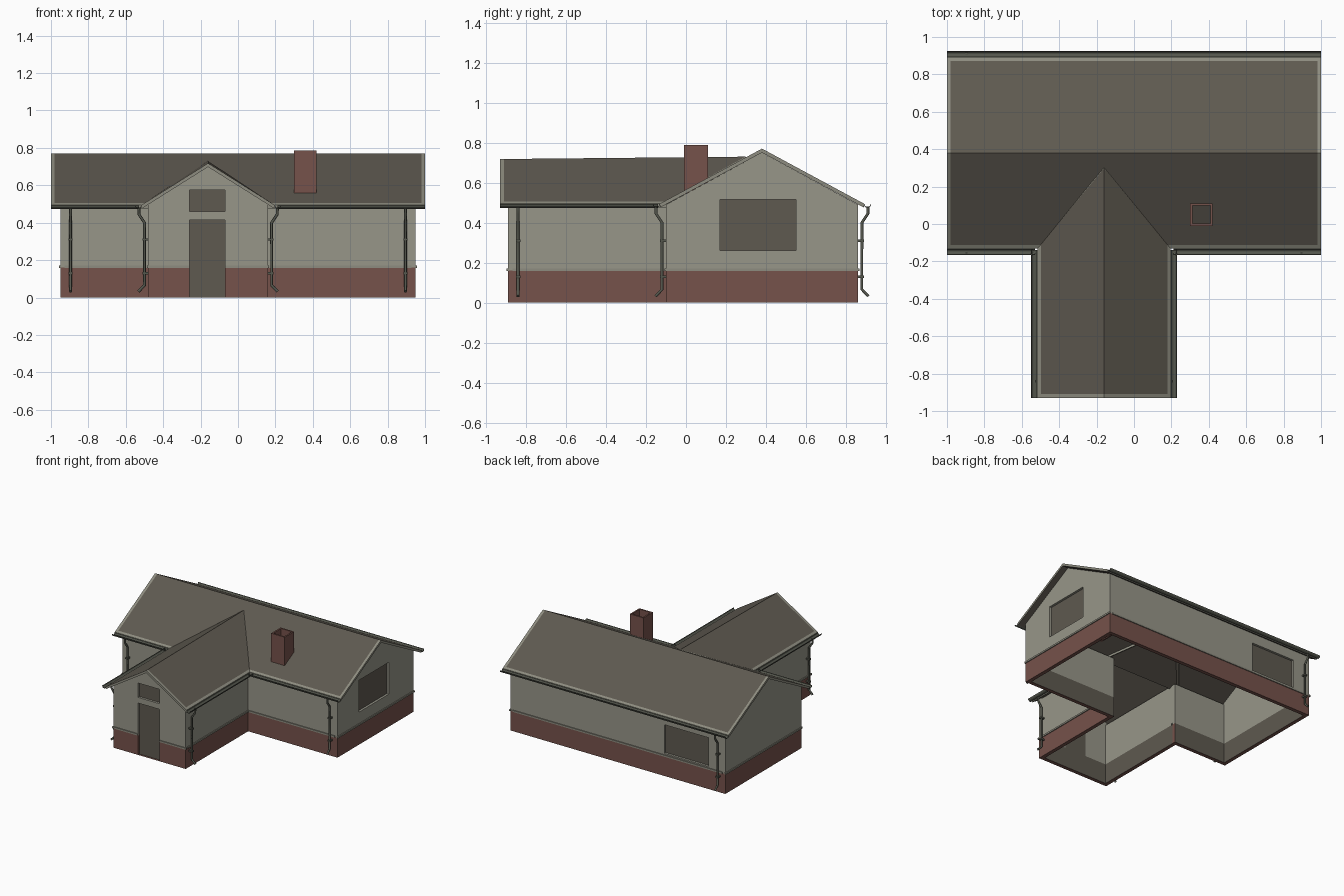
import bpy, bmesh, math
from mathutils import Vector

if "Cube" in bpy.data.objects:
    bpy.data.objects.remove(bpy.data.objects["Cube"])


def material(name, rgb):
    m = bpy.data.materials.new(name)
    m.use_nodes = True
    m.diffuse_color = (*rgb, 1)
    bsdf = next(n for n in m.node_tree.nodes if n.type == 'BSDF_PRINCIPLED')
    bsdf.inputs["Base Color"].default_value = (*rgb, 1)
    return m


PLASTER = material("plaster", (0.31, 0.305, 0.25))
BRICK = material("brick", (0.18, 0.085, 0.07))
ROOF = material("roof_brown", (0.112, 0.1, 0.08))
TRIM = material("pale_trim", (0.27, 0.265, 0.215))
METAL = material("gutter_grey", (0.09, 0.095, 0.075))

THICK = 0.03
PLINTH = 0.16


def finish(bm, name, *mats):
    bmesh.ops.recalc_face_normals(bm, faces=bm.faces[:])
    me = bpy.data.meshes.new(name)
    bm.to_mesh(me)
    bm.free()
    for m in mats:
        me.materials.append(m)
    ob = bpy.data.objects.new(name, me)
    bpy.context.collection.objects.link(ob)
    return ob


def box(name, lo, hi, mat):
    bm = bmesh.new()
    bmesh.ops.create_cube(bm, size=1)
    for v in bm.verts:
        v.co = [(a + b) / 2 + c * (b - a) for a, b, c in zip(lo, hi, v.co)]
    return finish(bm, name, mat)


def on_wall(axis, pos, sign, u, z, out=0.0):
    """Point on a wall that runs along axis, moved outwards by out."""
    p = pos + sign * out
    return Vector((u, p, z)) if axis == 'x' else Vector((p, u, z))


def wall_box(name, place, u, z, out, mat):
    a = on_wall(*place, u[0], z[0], out[0])
    b = on_wall(*place, u[1], z[1], out[1])
    return box(name, [min(p) for p in zip(a, b)], [max(p) for p in zip(a, b)], mat)


def wall(name, axis, pos, sign, outline, openings=()):
    place = (axis, pos, sign)
    along = Vector((1, 0, 0)) if axis == 'x' else Vector((0, 1, 0))
    up = Vector((0, 0, 1))
    inward = on_wall(axis, 0, sign, 0, 0, -1)
    bm = bmesh.new()
    bm.faces.new([bm.verts.new(on_wall(*place, u, z)) for u, z in outline])

    # score the wall at the plinth line and the opening edges
    cuts = [(up, PLINTH)]
    for u0, u1, z0, z1 in openings:
        cuts += [(along, u0), (along, u1), (up, z0), (up, z1)]
    for normal, d in cuts:
        bmesh.ops.bisect_plane(bm, geom=bm.verts[:] + bm.edges[:] + bm.faces[:],
                               plane_co=normal * d, plane_no=normal)

    def is_open(f):
        c = f.calc_center_median()
        return any(a < c.dot(along) < b and e < c.z < g for a, b, e, g in openings)
    bmesh.ops.delete(bm, geom=[f for f in bm.faces if is_open(f)], context='FACES')

    # thicken inwards
    res = bmesh.ops.extrude_face_region(bm, geom=bm.faces[:], use_keep_orig=True)
    for v in res["geom"]:
        if isinstance(v, bmesh.types.BMVert):
            v.co += inward * THICK
    bmesh.ops.recalc_face_normals(bm, faces=bm.faces[:])
    for f in bm.faces:
        if f.calc_center_median().z < PLINTH - 0.001:
            f.material_index = 2 if f.normal.dot(inward) > 0.5 else 1
    finish(bm, name, PLASTER, BRICK, ROOF)

    # recessed door and window panels
    for i, (u0, u1, z0, z1) in enumerate(openings):
        wall_box(f"{name}_panel_{i + 1}", place, (u0, u1), (z0, z1), (-0.026, -0.018), ROOF)

    # ledge above the plinth, broken at doors
    ends = [min(u for u, z in outline) - 0.007]
    for u0, u1, z0, z1 in openings:
        if z0 < PLINTH:
            ends += [u0, u1]
    ends.append(max(u for u, z in outline) + 0.007)
    for a, b in zip(ends[::2], ends[1::2]):
        wall_box(name + "_ledge", place, (a, b), (0.157, 0.17), (-0.004, 0.007), TRIM)


def rect(a, b, top=0.49):
    return [(a, 0), (b, 0), (b, top), (a, top)]


def gable(a, b, eave, peak):
    return [(a, 0), (b, 0), (b, eave), ((a + b) / 2, peak), (a, eave)]


# main body
main_gable = gable(-0.1, 0.86, 0.49, 0.75)
wall("left_gable_wall", 'y', 0.95, 1, main_gable, [(0.17, 0.55, 0.26, 0.515)])
wall("right_gable_wall", 'y', -0.95, -1, main_gable)
wall("back_wall", 'x', 0.86, 1, rect(-0.92, 0.92), [(-0.8, -0.41, 0.18, 0.41)])
wall("front_right_wall", 'x', -0.1, -1, rect(-0.92, -0.45))
wall("front_left_wall", 'x', -0.1, -1, rect(0.13, 0.92))

# entrance wing
wall("wing_front_wall", 'x', -0.89, -1, gable(-0.48, 0.16, 0.5, 0.7),
     [(-0.26, -0.07, 0, 0.415), (-0.26, -0.07, 0.46, 0.575)])
wall("wing_right_wall", 'y', -0.48, -1, rect(-0.86, -0.1))
wall("wing_left_wall", 'y', 0.16, 1, rect(-0.86, -0.1))


def roof(name, ridge, eave_a, eave_b):
    """Two slopes sharing a ridge, with a pale border and a solid edge."""
    bm = bmesh.new()
    r, a, b = [[bm.verts.new(p) for p in pair] for pair in (ridge, eave_a, eave_b)]
    top = [bm.faces.new((r[0], r[1], a[1], a[0])), bm.faces.new((r[1], r[0], b[0], b[1]))]
    res = bmesh.ops.extrude_face_region(bm, geom=top, use_keep_orig=True)
    for v in res["geom"]:
        if isinstance(v, bmesh.types.BMVert):
            v.co.z -= 0.02
    for f in res["geom"]:
        if isinstance(f, bmesh.types.BMFace):
            f.material_index = 1
    for f in top:
        f.material_index = 1
    rim = bmesh.ops.inset_region(bm, faces=top, thickness=0.02, use_even_offset=True)
    for f in rim["faces"]:
        f.material_index = 0
    finish(bm, name, TRIM, ROOF)


RIDGE_Y, RUN = 0.38, 0.51
WING_X, WING_RUN = -0.16, 0.355
EAVE = 0.495
roof("main_roof", [(-1, RIDGE_Y, 0.77), (1, RIDGE_Y, 0.77)],
     [(-1, RIDGE_Y - RUN, EAVE), (1, RIDGE_Y - RUN, EAVE)],
     [(-1, RIDGE_Y + RUN, EAVE), (1, RIDGE_Y + RUN, EAVE)])
roof("wing_roof", [(WING_X, -0.93, 0.718), (WING_X, 0.32, 0.718)],
     [(WING_X - WING_RUN, -0.93, EAVE), (WING_X - WING_RUN, -0.1, EAVE)],
     [(WING_X + WING_RUN, -0.93, EAVE), (WING_X + WING_RUN, -0.1, EAVE)])


# half-round gutters
def gutter(name, axis, pos, a, b, r=0.018, z=0.492):
    arc = [math.pi * (1 + i / 6) for i in range(7)]
    ring = [(r * math.cos(t), r * math.sin(t)) for t in arc]
    ring += [(x * 0.8, y * 0.8) for x, y in reversed(ring)]
    bm = bmesh.new()
    loops = [[bm.verts.new(on_wall(axis, pos, 1, u, z + h, o)) for o, h in ring] for u in (a, b)]
    n = len(ring)
    for i in range(n):
        j = (i + 1) % n
        bm.faces.new((loops[0][i], loops[0][j], loops[1][j], loops[1][i]))
    for loop in loops:
        bm.faces.new(loop)
    finish(bm, name, METAL)


gutter("back_gutter", 'x', 0.908, -1, 1)
gutter("front_right_gutter", 'x', -0.148, -1, -0.53)
gutter("front_left_gutter", 'x', -0.148, 0.21, 1)
for side, s in (("right", -1), ("left", 1)):
    gutter(f"wing_{side}_gutter", 'y', WING_X + s * 0.373, -0.93, -0.14)


# downpipes with a swan neck, a kicked-out foot and brackets
def downpipe(name, axis, pos, sign, u):
    place = (axis, pos, sign)
    cu = bpy.data.curves.new(name, 'CURVE')
    cu.dimensions = '3D'
    cu.bevel_depth = 0.008
    cu.bevel_resolution = 1
    cu.use_fill_caps = True
    path = [(0.05, 0.48), (0.05, 0.445), (0.02, 0.4), (0.02, 0.065), (0.052, 0.032)]
    sp = cu.splines.new('POLY')
    sp.points.add(len(path) - 1)
    for p, (out, z) in zip(sp.points, path):
        p.co = (*on_wall(*place, u, z, out), 1)
    cu.materials.append(METAL)
    bpy.context.collection.objects.link(bpy.data.objects.new(name, cu))
    for z in (0.13, 0.31):
        wall_box(name + "_bracket", place, (u - 0.011, u + 0.011), (z - 0.006, z + 0.006),
                 (0, 0.031), METAL)


downpipe("front_right_downpipe", 'x', -0.1, -1, -0.895)
downpipe("front_left_downpipe", 'x', -0.1, -1, 0.895)
downpipe("back_right_downpipe", 'x', 0.86, 1, -0.895)
downpipe("wing_right_downpipe", 'y', -0.48, -1, -0.84)
downpipe("wing_left_downpipe", 'y', 0.16, 1, -0.84)

# open brick chimney
for x in (0.3, 0.408):
    box("chimney_side", (x, -0.01, 0.54), (x + 0.012, 0.11, 0.787), BRICK)
for y in (-0.01, 0.098):
    box("chimney_face", (0.312, y, 0.54), (0.408, y + 0.012, 0.787), BRICK)
